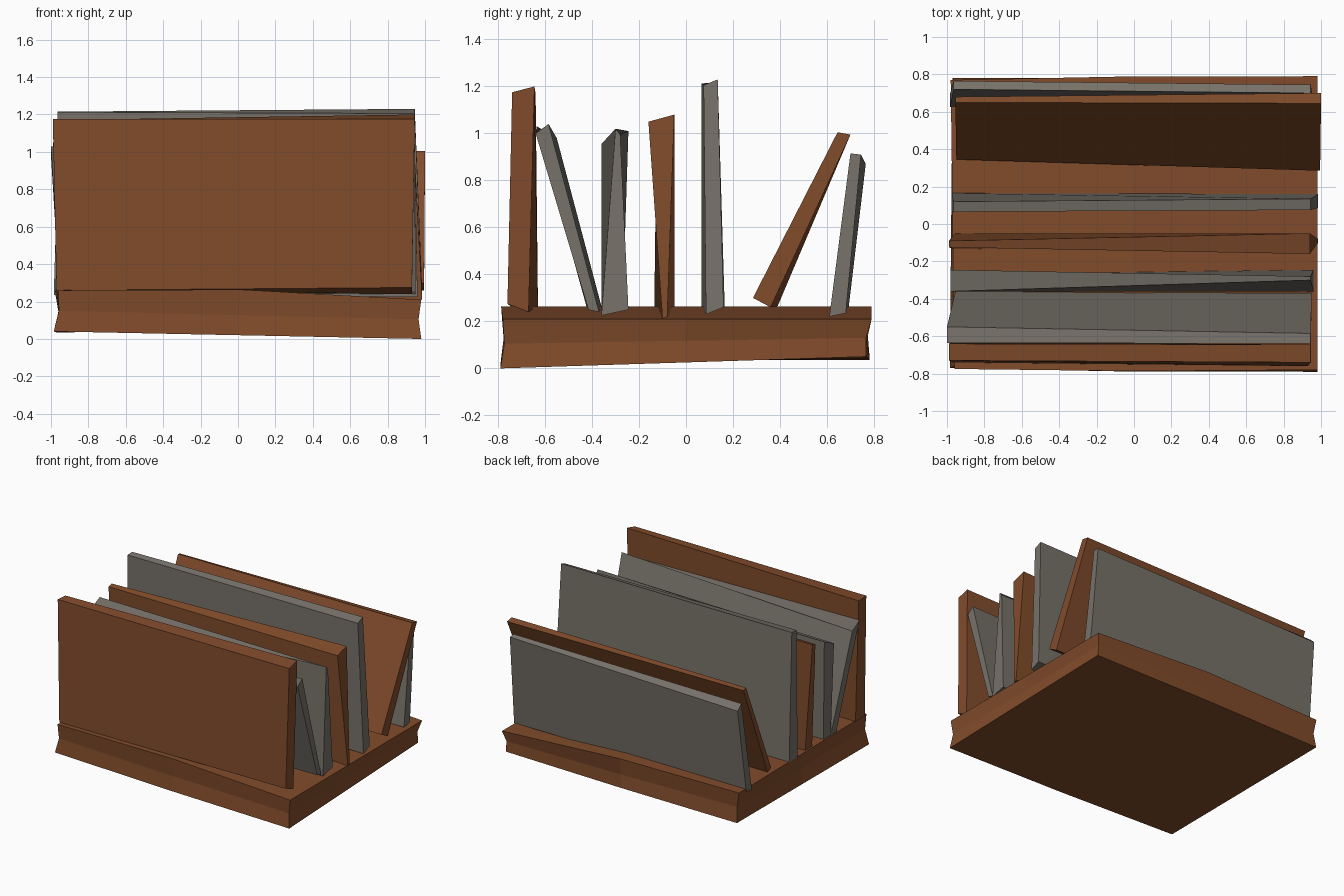
import bpy, bmesh


def material(name, rgb):
    m = bpy.data.materials.new(name)
    m.diffuse_color = (*rgb, 1)
    return m


BROWN = material("brown", (0.22, 0.072, 0.024))
GREY = material("grey", (0.185, 0.168, 0.142))


def finish(name, bm, mat):
    bmesh.ops.recalc_face_normals(bm, faces=bm.faces)
    mesh = bpy.data.meshes.new(name)
    bm.to_mesh(mesh)
    bm.free()
    mesh.materials.append(mat)
    ob = bpy.data.objects.new(name, mesh)
    bpy.context.collection.objects.link(ob)


def box_from_ends(left, right):
    """Six-sided box from two four-point end loops."""
    bm = bmesh.new()
    a = [bm.verts.new(p) for p in left]
    b = [bm.verts.new(p) for p in right]
    bm.faces.new(a)
    bm.faces.new(b[::-1])
    for i in range(4):
        j = (i + 1) % 4
        bm.faces.new((a[i], b[i], b[j], a[j]))
    return bm


def slab(name, mat, xs, left, right):
    """xs: left bottom, left top, right bottom, right top.
    Ends are (y, z): bottom front, bottom back, top back, top front."""
    def end(pts, low, high):
        return [(low if i < 2 else high, y, z) for i, (y, z) in enumerate(pts)]
    finish(name, box_from_ends(end(left, *xs[:2]), end(right, *xs[2:])), mat)


# Rough base block, pinched at half height
bm = box_from_ends(
    [(-0.985, -0.77, 0.04), (-0.97, 0.78, 0.035), (-0.98, 0.77, 0.26), (-0.96, -0.775, 0.26)],
    [(0.98, -0.79, 0.0), (0.965, 0.765, 0.05), (0.98, 0.79, 0.21), (0.98, -0.78, 0.21)])
bmesh.ops.subdivide_edges(bm, edges=bm.edges[:], cuts=1, use_grid_fill=True)
for v in bm.verts:
    if 0.08 < v.co.z < 0.19:
        v.co.x *= 0.985
        v.co.y *= 0.985
    elif v.co.z > 0.19 and abs(v.co.x) < 0.1:
        v.co.z = 0.264
    if v.co.z > 0.22 and v.co.x < 0.1:
        v.co.z = max(v.co.z, 0.26)
    if abs(v.co.x) < 0.1:
        v.co.y *= 1.012
finish("base", bm, BROWN)

# Upright and leaning slabs, front to back
slab("front_slab", BROWN, (-0.97, -0.99, 0.93, 0.945),
     [(-0.74, 0.26), (-0.63, 0.26), (-0.64, 1.17), (-0.73, 1.175)],
     [(-0.76, 0.275), (-0.67, 0.24), (-0.645, 1.20), (-0.74, 1.175)])
slab("front_leaning_slab", GREY, (-0.955, -1.0, 0.95, 0.945),
     [(-0.42, 0.25), (-0.36, 0.265), (-0.55, 0.98), (-0.635, 1.03)],
     [(-0.415, 0.25), (-0.37, 0.24), (-0.585, 1.04), (-0.64, 1.0)])
slab("tapered_slab", GREY, (-0.955, -0.98, 0.96, 0.945),
     [(-0.355, 0.23), (-0.27, 0.25), (-0.245, 1.01), (-0.36, 0.955)],
     [(-0.36, 0.225), (-0.245, 0.25), (-0.28, 0.995), (-0.30, 1.02)])
slab("middle_slab", BROWN, (-0.955, -0.99, 0.985, 0.94),
     [(-0.135, 0.255), (-0.05, 0.235), (-0.09, 1.05), (-0.125, 1.04)],
     [(-0.10, 0.21), (-0.08, 0.22), (-0.05, 1.08), (-0.16, 1.05)])
slab("tall_slab", GREY, (-0.975, -0.965, 0.985, 0.945),
     [(0.065, 0.265), (0.165, 0.255), (0.12, 1.215), (0.065, 1.213)],
     [(0.085, 0.23), (0.16, 0.26), (0.135, 1.23), (0.075, 1.205)])
slab("rear_leaning_slab", BROWN, (-0.95, -0.955, 0.995, 1.0),
     [(0.345, 0.28), (0.39, 0.265), (0.68, 0.99), (0.65, 1.0)],
     [(0.285, 0.30), (0.36, 0.26), (0.70, 0.995), (0.645, 1.005)])
slab("rear_slab", GREY, (-0.985, -0.965, 0.955, 0.945),
     [(0.625, 0.235), (0.69, 0.24), (0.765, 0.87), (0.72, 0.91)],
     [(0.61, 0.22), (0.68, 0.235), (0.745, 0.91), (0.70, 0.915)])
